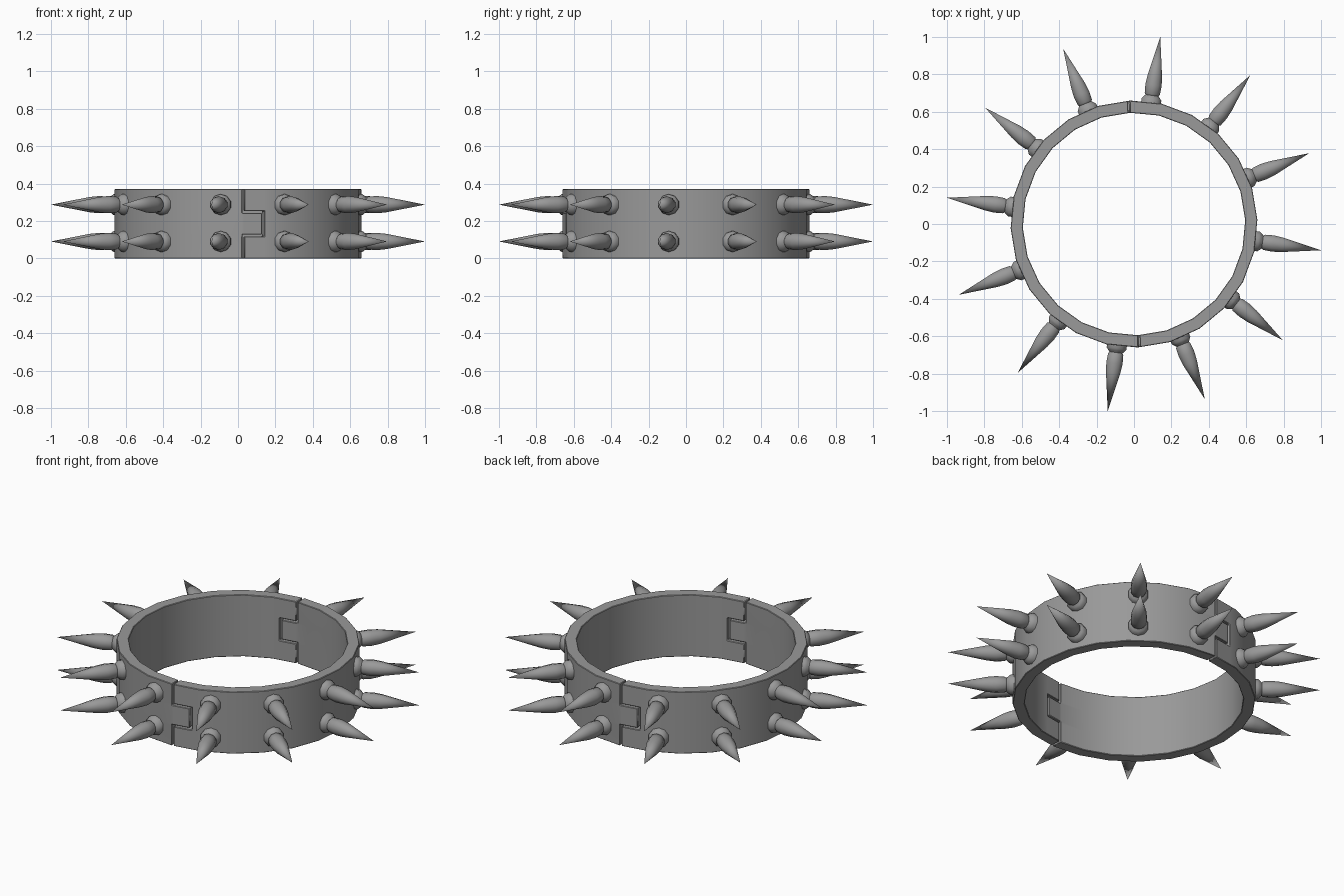
import bpy
import bmesh
from math import sin, cos, radians, floor, tau
from mathutils import Matrix

cube = bpy.data.objects.get("Cube")
if cube:
    bpy.data.objects.remove(cube, do_unlink=True)

OUTER, INNER, HEIGHT = 0.66, 0.595, 0.37
FACETS, START = 24, -88
GAP, TONGUE = 0.06, 0.62        # in facet lengths
SPIKES = 12

steel = bpy.data.materials.new("grey steel")
steel.use_nodes = True
colour = (0.32, 0.32, 0.32, 1)
steel.diffuse_color = colour
steel.node_tree.nodes["Principled BSDF"].inputs["Base Color"].default_value = colour


def add_object(name, mesh, turn=0.0, z=0.0):
    obj = bpy.data.objects.new(name, mesh)
    obj.matrix_world = Matrix.Translation((0, 0, z)) @ Matrix.Rotation(radians(turn), 4, "Z")
    bpy.context.collection.objects.link(obj)
    return obj


def finish(bm, name, angle):
    bmesh.ops.recalc_face_normals(bm, faces=bm.faces)
    mesh = bpy.data.meshes.new(name)
    bm.to_mesh(mesh)
    bm.free()
    mesh.materials.append(steel)
    obj = add_object(name, mesh)
    bpy.ops.object.select_all(action="DESELECT")
    obj.select_set(True)
    bpy.context.view_layer.objects.active = obj
    bpy.ops.object.shade_smooth_by_angle(angle=radians(angle))
    return obj


def ring_point(u, radius, z):
    # Point on the faceted ring, u facets along from the front seam
    k = floor(u)
    a, b = (radians(START + (k + i) * 360 / FACETS) for i in (0, 1))
    f = u - k
    return (radius * (cos(a) * (1 - f) + cos(b) * f),
            radius * (sin(a) * (1 - f) + sin(b) * f), z)


# Half band with a notch at its start and a tongue at its end
half = FACETS // 2
us = [GAP, TONGUE, TONGUE + GAP + 0.02] + list(range(1, half + 1)) + [half + GAP, half + TONGUE]
zs = [0, 0.117, 0.127, 0.243, 0.253, HEIGHT]


def kept(i, j):
    if not (0 <= i < len(us) - 1 and 0 <= j < len(zs) - 1):
        return False
    if us[i] < TONGUE + GAP:
        return j in (0, 4)
    if us[i] >= half:
        return j == 2
    return True


bm = bmesh.new()
cache = {}


def vert(i, j, radius):
    key = (i, j, radius)
    if key not in cache:
        cache[key] = bm.verts.new(ring_point(us[i], radius, zs[j]))
    return cache[key]


for i in range(len(us) - 1):
    for j in range(len(zs) - 1):
        if not kept(i, j):
            continue
        corners = [(i, j), (i + 1, j), (i + 1, j + 1), (i, j + 1)]
        for radius in (OUTER, INNER):
            bm.faces.new([vert(*c, radius) for c in corners])
        for n, (di, dj) in enumerate([(0, -1), (1, 0), (0, 1), (-1, 0)]):
            if not kept(i + di, j + dj):
                a, b = corners[n], corners[(n + 1) % 4]
                bm.faces.new([vert(*a, OUTER), vert(*b, OUTER), vert(*b, INNER), vert(*a, INNER)])

band = finish(bm, "band_left", 35)
other = add_object("band_right", band.data, turn=180)
for obj in (band, other):
    bevel = obj.modifiers.new("soft_edges", "BEVEL")
    bevel.width = 0.003
    bevel.segments = 1
    bevel.limit_method = "ANGLE"
    bevel.angle_limit = radians(40)

# Spike: flange, neck and tapering point turned about the x axis
profile = [(0.64, 0.056), (0.672, 0.056), (0.684, 0.046), (0.694, 0.037),
           (0.702, 0.043), (0.75, 0.046), (0.80, 0.041), (1.01, 0)]
bm = bmesh.new()
line = [bm.verts.new((x, 0, r)) for x, r in profile]
edges = [bm.edges.new(pair) for pair in zip(line, line[1:])]
bmesh.ops.spin(bm, geom=line + edges, cent=(0, 0, 0), axis=(1, 0, 0), angle=tau, steps=10)
bmesh.ops.remove_doubles(bm, verts=bm.verts, dist=0.0005)
spike = finish(bm, "spike", 40)

# Two rows of spikes around the band
for row, z in (("lower", 0.09), ("upper", 0.287)):
    for k in range(SPIKES):
        add_object(f"spike_{row}_{k + 1}", spike.data, turn=-8 + k * 360 / SPIKES, z=z)
bpy.data.objects.remove(spike, do_unlink=True)
